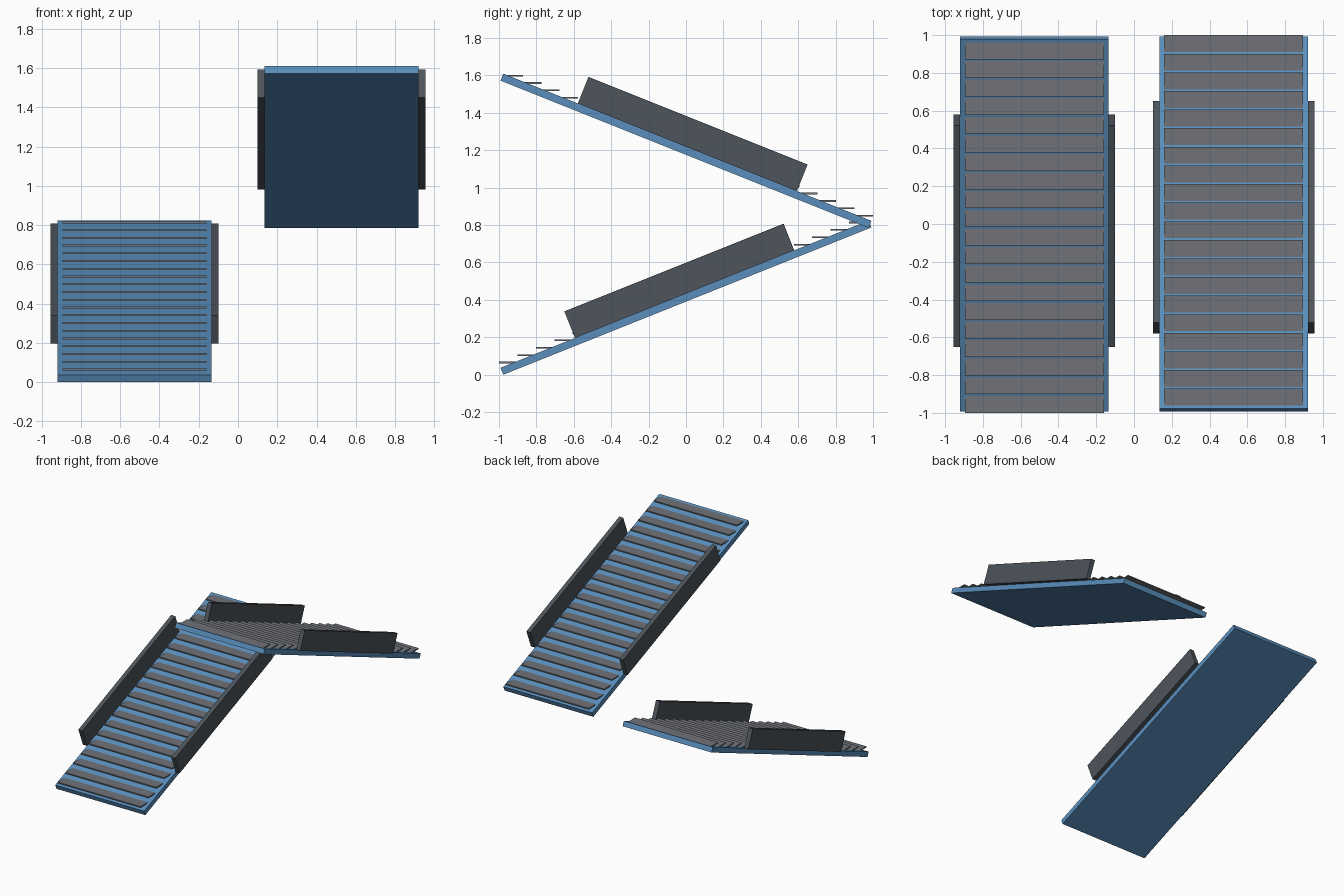
import bpy
from math import atan, sin, cos, pi
from mathutils import Matrix, Vector

if "Cube" in bpy.data.objects:
    bpy.data.objects.remove(bpy.data.objects["Cube"])


def material(name, color):
    m = bpy.data.materials.new(name)
    m.diffuse_color = (*color, 1)
    m.use_nodes = True
    m.node_tree.nodes["Principled BSDF"].inputs["Base Color"].default_value = m.diffuse_color
    return m


BLUE = material("blue", (0.10, 0.27, 0.50))
GREY = material("tread_grey", (0.16, 0.17, 0.19))
DARK = material("rail_dark", (0.075, 0.09, 0.105))

SLOPE = atan(0.4)
STEPS, RUN, RISE = 20, 0.0985, 0.0394


def box(name, size, matrix, mat):
    bpy.ops.mesh.primitive_cube_add(size=1)
    ob = bpy.context.object
    ob.name = name
    ob.data.transform(Matrix.Diagonal((*size, 1)))
    ob.matrix_world = matrix
    ob.data.materials.append(mat)
    return ob


def flight(name, base):
    tilt = base @ Matrix.Translation((0, 0, 0.412)) @ Matrix.Rotation(SLOPE, 4, 'X')
    # sloping slab
    box(name + "_slab", (0.785, 2.12, 0.04), tilt, BLUE)
    # side panels resting along the slab's edges
    for side, s in (("left", -1), ("right", 1)):
        box(f"{name}_{side}_rail", (0.035, 1.262, 0.153),
            tilt @ Matrix.Translation((s * 0.41, 0, 0.0965)), DARK)
    # level treads, repeated up the slope
    tread = box(name + "_treads", (0.735, RUN - 0.001, 0.009),
                base @ Matrix.Translation((0, -1 + RUN / 2, 0.065)), GREY)
    arr = tread.modifiers.new("steps", 'ARRAY')
    arr.count = STEPS
    arr.use_relative_offset = False
    arr.use_constant_offset = True
    arr.constant_offset_displace = (0, RUN, RISE)


# lower flight rises to the back, upper flight turns round and rises to the front
flight("lower", Matrix.Translation((-0.5275, 0, 0)))
flight("upper", Matrix.Translation((0.5275, 0, 0.785)) @ Matrix.Rotation(pi, 4, 'Z'))
